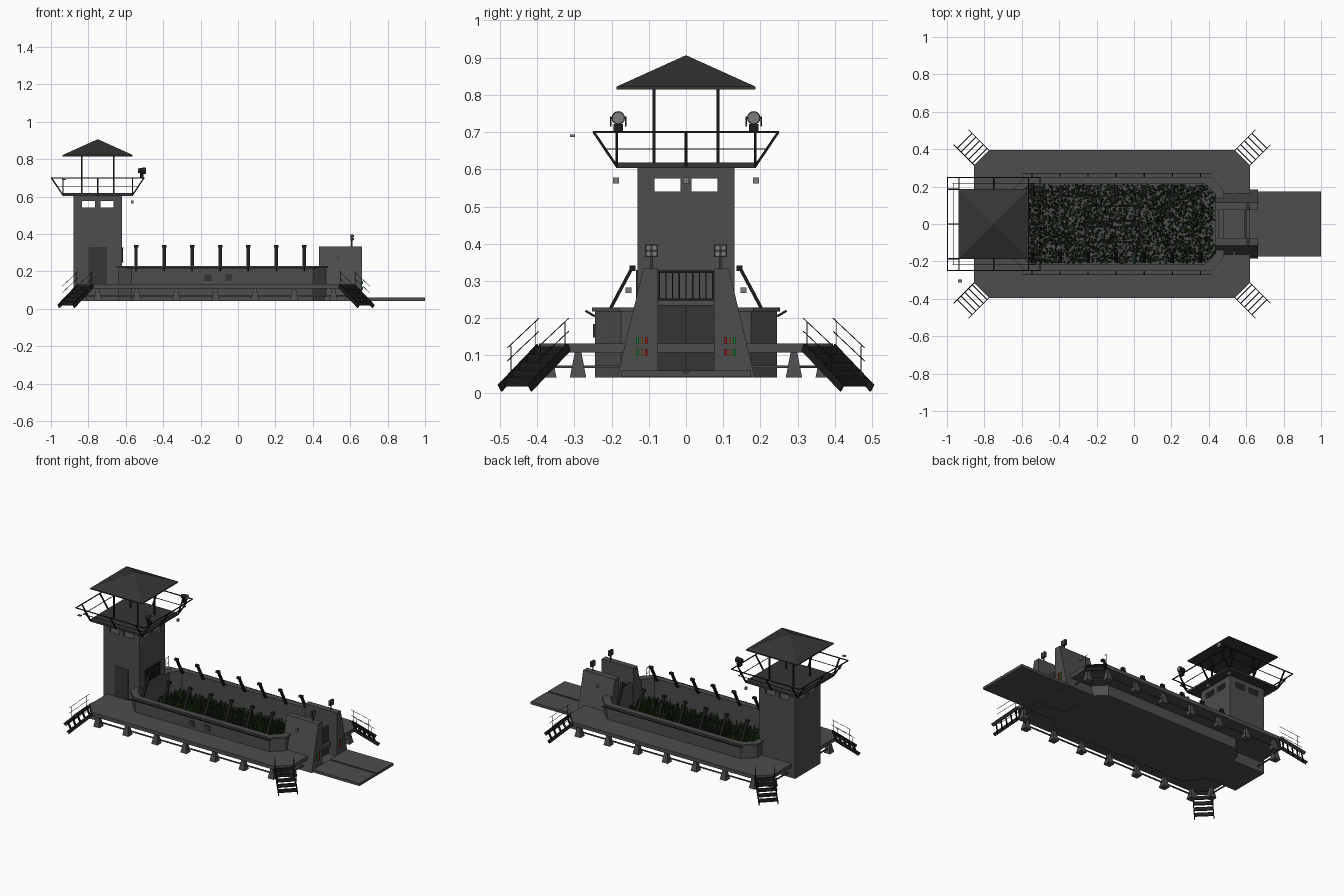
import bpy, bmesh, math, random
from mathutils import Vector, Matrix

if "Cube" in bpy.data.objects:
    bpy.data.objects.remove(bpy.data.objects["Cube"])

random.seed(4)


def mat(name, r, g, b):
    m = bpy.data.materials.new(name)
    m.diffuse_color = (r, g, b, 1)
    m.use_nodes = True
    m.node_tree.nodes["Principled BSDF"].inputs["Base Color"].default_value = m.diffuse_color
    return m


CON, DARK, METAL = mat("concrete", .075, .075, .075), mat("dark_panel", .035, .035, .035), mat("black_metal", .012, .012, .012)
LAMP = mat("lamp_grey", .2, .2, .2)
GREENS = [mat("leaf_a", .012, .05, .008), mat("leaf_b", .02, .07, .012), mat("leaf_c", .02, .025, .01)]
SIGNALS = [mat("green_light", .0, .25, .02), mat("amber_light", .3, .15, .02), mat("red_light", .35, .01, .01)]


class Part:
    """Collects simple solids into one named object."""
    def __init__(self, name, material):
        self.name, self.mat, self.bm = name, material, bmesh.new()

    def loft(self, loops, closed=False):
        rings = [[self.bm.verts.new(p) for p in l] for l in loops]
        n = len(rings[0])
        pairs = list(zip(rings, rings[1:])) + ([(rings[-1], rings[0])] if closed else [])
        for a, b in pairs:
            for i in range(n):
                j = (i + 1) % n
                self.bm.faces.new((a[i], a[j], b[j], b[i]))
        if not closed:
            self.bm.faces.new(rings[0])
            self.bm.faces.new(rings[-1])

    def box(self, x0, x1, y0, y1, z0, z1):
        m = Matrix.Translation(((x0 + x1) / 2, (y0 + y1) / 2, (z0 + z1) / 2))
        m = m @ Matrix.Diagonal((abs(x1 - x0), abs(y1 - y0), abs(z1 - z0), 1))
        bmesh.ops.create_cube(self.bm, size=1, matrix=m)

    def beam(self, a, b, w, h=None):
        a, b = Vector(a), Vector(b)
        d = b - a
        m = Matrix.Translation((a + b) / 2) @ d.to_track_quat('Z', 'Y').to_matrix().to_4x4()
        bmesh.ops.create_cube(self.bm, size=1, matrix=m @ Matrix.Diagonal((w, h or w, d.length, 1)))

    def cyl(self, a, b, r1, r2, n=16):
        a, b = Vector(a), Vector(b)
        d = b - a
        m = Matrix.Translation((a + b) / 2) @ d.to_track_quat('Z', 'Y').to_matrix().to_4x4()
        bmesh.ops.create_cone(self.bm, cap_ends=True, segments=n, radius1=r1, radius2=r2, depth=d.length, matrix=m)

    def done(self, normals=True):
        if normals:
            bmesh.ops.recalc_face_normals(self.bm, faces=self.bm.faces)
        me = bpy.data.meshes.new(self.name)
        self.bm.to_mesh(me)
        self.bm.free()
        me.materials.append(self.mat)
        ob = bpy.data.objects.new(self.name, me)
        bpy.context.collection.objects.link(ob)


def octagon(x0, x1, y, c, z):
    return [(x0 + c, -y, z), (x1 - c, -y, z), (x1, -y + c, z), (x1, y - c, z),
            (x1 - c, y, z), (x0 + c, y, z), (x0, y - c, z), (x0, -y + c, z)]


def square(cx, cy, rx, ry, z):
    return [(cx - rx, cy - ry, z), (cx + rx, cy - ry, z), (cx + rx, cy + ry, z), (cx - rx, cy + ry, z)]


# walled planted basin
p = Part("basin_wall", CON)
O, L, I = (-.64, .47, .245, .07), (-.65, .48, .252, .07), (-.61, .435, .215, .055)
p.loft([octagon(*O, .04), octagon(*O, .218), octagon(*L, .218), octagon(*L, .228), octagon(*I, .228), octagon(*I, .07)])
p.done()

# surrounding walkway
p = Part("walkway", CON)
W = (-.855, .62, .395, .08)
p.loft([octagon(*W, .108), octagon(*W, .132), octagon(*O, .132), octagon(*O, .108)], closed=True)
p.done()

# tapered legs and tie bars under the walkway
p, t = Part("walkway_legs", CON), Part("leg_tie_bars", CON)
spots = [(-.75 + .21 * k, s * .37) for k in range(7) for s in (-1, 1)]
spots += [(x, s * .29) for x in (-.83, .595) for s in (-1, 1)]
for x, y in spots:
    p.loft([square(x, y, .022, .022, .04), square(x, y, .009, .009, .108)])
for s in (-1, 1):
    t.beam((-.75, s * .37, .07), (.51, s * .37, .07), .007)
    for xa, xb in ((-.83, -.75), (.595, .51)):
        t.beam((xa, s * .29, .07), (xb, s * .37, .07), .007)
        t.beam((xa, s * .29, .07), (xa, s * .13, .07), .007)
p.done(), t.done()

# diagonal corner stairs with thin handrails
p, t = Part("corner_stairs", METAL), Part("stair_handrails", METAL)
for sx, xe in ((-1, -.855), (1, .62)):
    for sy in (-1, 1):
        a, b = Vector((xe, sy * .315, 0)), Vector((xe - sx * .08, sy * .395, 0))
        d = Vector((sx, sy, 0))
        for e in (a, b):
            p.beam(e + Vector((0, 0, .122)), e + d * .105 + Vector((0, 0, .012)), .004, .022)
            for z in (.2, .165):
                t.beam(e + Vector((0, 0, z)), e + d * .085 + Vector((0, 0, z - .08)), .0018)
            for f in (.01, .075):
                t.beam(e + d * f + Vector((0, 0, .12 - f)), e + d * f + Vector((0, 0, .2 - f)), .0018)
        for k in range(5):
            o = d * (.01 + .02 * k) + Vector((0, 0, .112 - .021 * k))
            p.beam(a + o, b + o, .005, .024)
p.done(), t.done()

# tower with window openings, centred on x = TX
TX = -.75
p = Part("tower", CON)
p.box(TX - .13, TX + .13, -.13, .13, .04, .54)
p.box(TX - .13, TX + .13, -.13, .13, .575, .606)
for sx in (-1, 1):
    p.box(TX + sx * .115, TX + sx * .13, -.015, .015, .54, .575)
    p.box(TX - .015, TX + .015, sx * .115, sx * .13, .54, .575)
    for sy in (-1, 1):
        p.box(TX + sx * .085, TX + sx * .13, sy * .118, sy * .13, .54, .575)
        p.box(TX + sx * .118, TX + sx * .13, sy * .085, sy * .118, .54, .575)
p.done()
p = Part("tower_door", DARK)
p.box(-.80, -.70, -.134, -.128, .132, .33)
p.done()
p = Part("tower_barred_window", METAL)
for k in range(9):
    y = -.072 + .018 * k
    p.box(-.62, -.614, y - .0015, y + .0015, .25, .325)
for z in (.25, .325):
    p.box(-.622, -.612, -.075, .075, z - .003, z + .003)
p.done()

# lookout deck and flared railing
p = Part("lookout_deck", DARK)
p.loft([square(TX, 0, .188, .188, z) for z in (.604, .618)])
p.done()
p = Part("flared_railing", METAL)
for k in range(4):
    R = Matrix.Translation((TX, 0, 0)) @ Matrix.Rotation(k * math.pi / 2, 4, 'Z')
    for y in (-.186, 0, .186):
        p.beam(R @ Vector((.186, y, .608)), R @ Vector((.248, y, .70)), .007)
    p.beam(R @ Vector((.248, -.25, .70)), R @ Vector((.248, .25, .70)), .005)
    p.beam(R @ Vector((.217, -.22, .655)), R @ Vector((.217, .22, .655)), .003)
p.done()

# pyramid roof on four posts
p = Part("roof", DARK)
p.loft([square(TX, 0, .187, .187, .815), square(TX, 0, .187, .187, .822), square(TX, 0, .001, .001, .906)])
p.done()
p = Part("roof_posts", METAL)
for sx in (-1, 1):
    for sy in (-1, 1):
        p.box(TX + sx * .082, TX + sx * .09, sy * .082, sy * .09, .615, .818)
p.done()

# searchlights on the deck rail
p, t = Part("searchlights", METAL), Part("searchlight_lenses", LAMP)
for s in (-1, 1):
    y = s * .182
    p.cyl((-.535, y, .738), (-.495, y, .738), .012, .018)
    t.cyl((-.496, y, .738), (-.492, y, .738), .015, .015)
    p.box(-.525, -.505, y - .013, y + .013, .70, .722)
    for q in (-.02, .02):
        p.box(-.518, -.508, y + q - .002, y + q + .002, .715, .742)
p.done(), t.done()

# small lamps and camera
p = Part("small_lamps", LAMP)
for x, y, z in [(-.565, 0, .57), (-.565, .188, .57), (-.565, -.188, .57), (.535, .155, .275), (.535, -.155, .275)]:
    p.box(x - .006, x + .006, y - .008, y + .008, z - .008, z + .008)
p.box(-.94, -.92, -.312, -.298, .687, .694)
p.done()

# slanted fence posts, side pipes and wires
p, t = Part("slanted_posts", METAL), Part("side_pipes", METAL)
for s in (-1, 1):
    for k in range(7):
        x = -.545 + .15 * k
        p.beam((x, s * .205, .222), (x, s * .145, .335), .018, .009)
        p.box(x - .012, x + .012, s * .136, s * .152, .327, .341)
        t.beam((x, s * .245, .205), (x, s * .27, .22), .006)
    t.beam((-.6, s * .268, .218), (.42, s * .268, .218), .004)
p.done(), t.done()

# wall plates on the front of the basin
p = Part("wall_plates", DARK)
for x in (-.16, -.05):
    p.box(x - .018, x + .018, -.25, -.244, .148, .185)
p.done()

# buttress slabs beside the gate
p = Part("gate_slabs", CON)
for s in (-1, 1):
    p.loft([[(x, s * .075, .04), (x, s * .185, .04), (x, s * .115, .333), (x, s * .075, .333)] for x in (.432, .662)])
p.done()
p = Part("gate_doors", DARK)
for s in (-1, 1):
    p.box(.59, .602, s * .001, s * .076, .055, .235)
    p.box(.45, .458, s * .001, s * .076, .055, .235)
p.done()

# entry ramp with centre groove
p = Part("entry_ramp", CON)
p.box(.43, 1, -.175, .175, .042, .053)
for s in (-1, 1):
    p.box(.665, 1, s * .006, s * .175, .053, .059)
p.done()

# signal lights on the slab ends
for c, m in enumerate(SIGNALS):
    p = Part(m.name + "s", m)
    for s in (-1, 1):
        for z in (.108, .14):
            y = s * (.130 - .0115 * c)
            p.box(.66, .667, y - .003, y + .003, z - .009, z + .009)
    p.done()

# four-bulb floodlights above the slabs
p, t = Part("floodlights", DARK), Part("flood_bulbs", LAMP)
for s in (-1, 1):
    p.box(.602, .616, s * .075, s * .11, .364, .398)
    p.box(.605, .611, s * .089, s * .095, .333, .365)
    for dy in (-.008, .008):
        for dz in (-.008, .008):
            t.cyl((.615, s * .0925 + dy, .381 + dz), (.619, s * .0925 + dy, .381 + dz), .006, .006, 10)
p.done(), t.done()

# feeding frame inside the basin
p = Part("feeding_frame", METAL)
for y in (-.095, -.015, .015, .095):
    p.beam((-.26, y, .13), (.03, y, .13), .009)
for x in (-.26, .03):
    p.beam((x, -.095, .13), (x, .095, .13), .009)
    for y in (-.095, .095):
        p.beam((x, y, .07), (x, y, .13), .009)
p.done()

# dense ground foliage
for m in GREENS:
    p = Part("foliage_" + m.name, m)
    for _ in range(1700):
        x, y = random.uniform(-.6, .425), random.uniform(-.208, .208)
        a, h = random.uniform(0, 6.28), random.uniform(.02, .055)
        u, v = Vector((math.cos(a), math.sin(a), 0)), Vector((-math.sin(a), math.cos(a), 0))
        b = Vector((x, y, .07))
        tip = b + v * random.uniform(-.02, .02) + Vector((0, 0, h))
        tip.y = max(-.213, min(.213, tip.y))
        p.bm.faces.new([p.bm.verts.new(q) for q in (b - u * .004, b + u * .004, tip + u * .002, tip - u * .002)])
    p.done(False)
